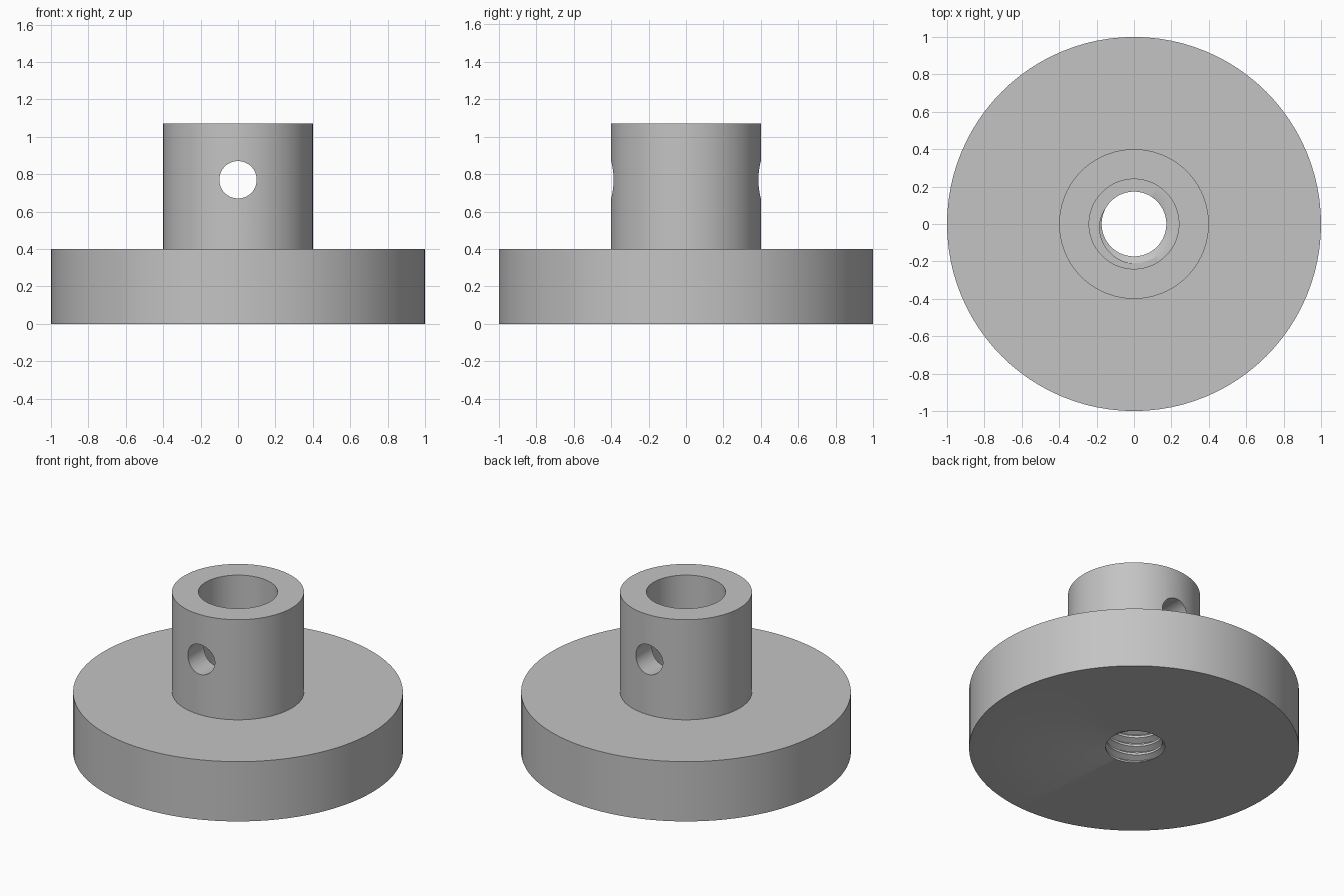
import bpy, bmesh, math

if "Cube" in bpy.data.objects:
    bpy.data.objects.remove(bpy.data.objects["Cube"], do_unlink=True)

SEGMENTS = 96
BASE_R, BASE_H = 1.0, 0.4
HUB_R, HUB_TOP, BORE_R = 0.4, 1.07, 0.24
PITCH, MINOR_R, MAJOR_R = 0.06, 0.173, 0.21
START = math.radians(45)          # where the thread groove opens at the bottom
KNOTS = (-1 / 16, 1 / 16, 3 / 8, 5 / 8)   # corners of the thread profile

grey = bpy.data.materials.new("plain grey")
grey.use_nodes = True
color = (0.55, 0.55, 0.55, 1)
grey.diffuse_color = color
grey.node_tree.nodes["Principled BSDF"].inputs["Base Color"].default_value = color


def thread_radius(z, angle):
    phase = z / PITCH - (angle - START) / math.tau
    d = abs(phase - round(phase))
    t = min(max((d - KNOTS[1]) / (KNOTS[2] - KNOTS[1]), 0), 1)
    return MAJOR_R + (MINOR_R - MAJOR_R) * t


def column(angle):
    # Outer outline, hub and smooth bore, then the thread from top to bottom
    pts = [(BASE_R, 0), (BASE_R, BASE_H), (HUB_R, BASE_H), (HUB_R, HUB_TOP),
           (BORE_R, HUB_TOP), (BORE_R, BASE_H)]
    turns = math.ceil(BASE_H / PITCH) + 2
    for turn in range(turns, -3, -1):
        for knot in reversed(KNOTS):
            z = (turn + knot + (angle - START) / math.tau) * PITCH
            z = min(max(z, 0), BASE_H)
            pts.append((thread_radius(z, angle), z))
    return [(r * math.cos(angle), r * math.sin(angle), z) for r, z in pts]


# Flanged body with hub and threaded hole
bm = bmesh.new()
columns = [[bm.verts.new(p) for p in column(math.tau * i / SEGMENTS)]
           for i in range(SEGMENTS + 1)]
for a, b in zip(columns, columns[1:]):
    for k in range(len(a)):
        n = (k + 1) % len(a)
        bm.faces.new((a[k], b[k], b[n], a[n]))
bmesh.ops.remove_doubles(bm, verts=bm.verts, dist=1e-5)
bmesh.ops.recalc_face_normals(bm, faces=bm.faces)
mesh = bpy.data.meshes.new("flanged_hub")
bm.to_mesh(mesh)
bm.free()
mesh.materials.append(grey)
hub = bpy.data.objects.new("flanged_hub", mesh)
bpy.context.collection.objects.link(hub)

# Cross hole through the front and back of the hub
bpy.ops.mesh.primitive_cylinder_add(vertices=48, radius=0.1, depth=1.2,
                                    location=(0, 0, 0.77),
                                    rotation=(math.pi / 2, 0, 0))
cutter = bpy.context.object
cutter.name = "cross_hole_cutter"
cutter.hide_render = True
cutter.data.materials.append(grey)
cut = hub.modifiers.new("cross_hole", "BOOLEAN")
cut.operation = "DIFFERENCE"
cut.solver = "EXACT"
cut.object = cutter

bpy.ops.object.select_all(action="DESELECT")
hub.select_set(True)
bpy.context.view_layer.objects.active = hub
bpy.ops.object.modifier_apply(modifier=cut.name)
bpy.data.objects.remove(cutter, do_unlink=True)
bpy.ops.object.shade_smooth_by_angle(angle=math.radians(30))
